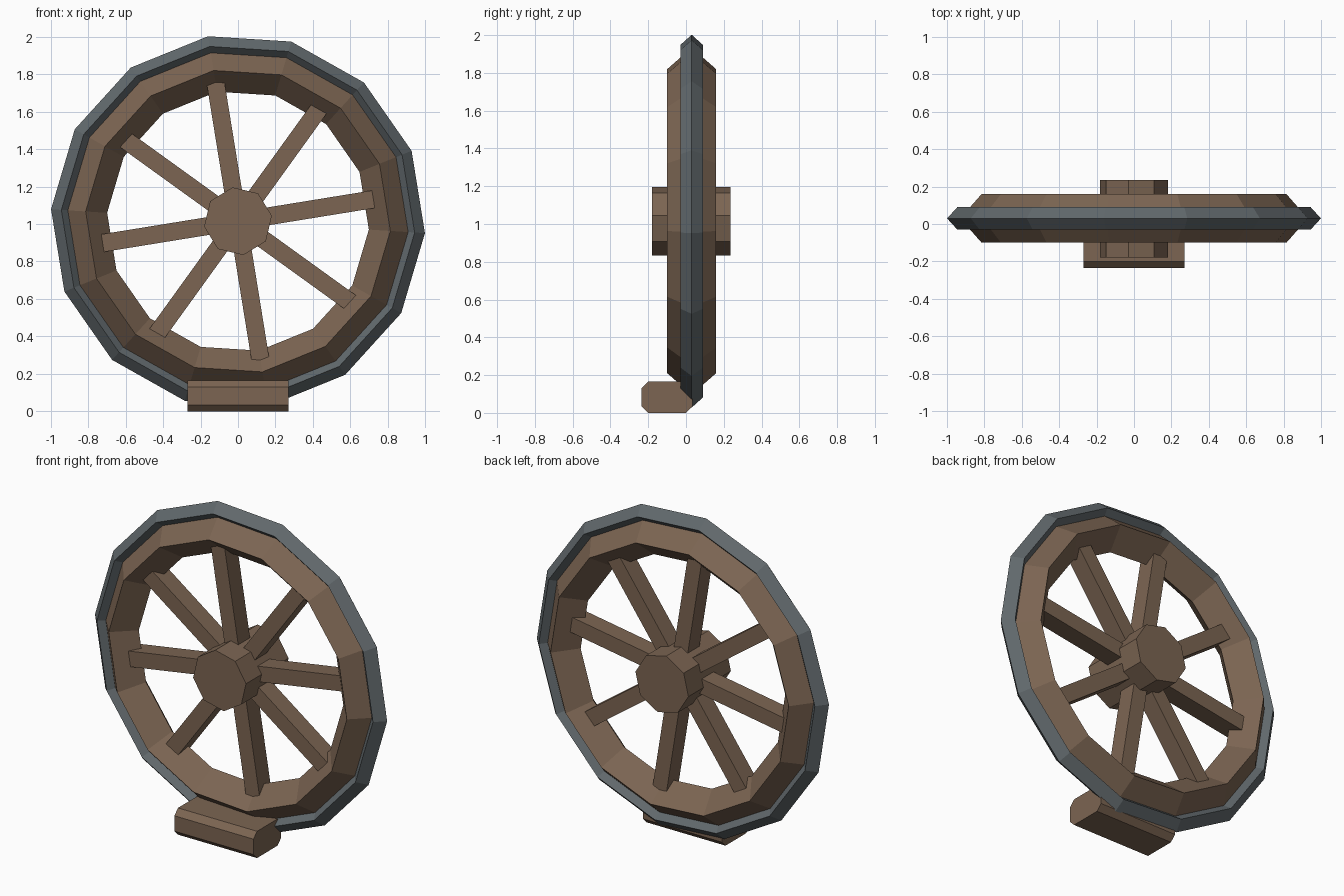
import bpy, bmesh, math
from mathutils import Matrix, Vector

if "Cube" in bpy.data.objects:
    bpy.data.objects.remove(bpy.data.objects["Cube"])

CY, CZ = 0.03, 1.015          # wheel centre
TURN = math.radians(9.2)      # wheel's resting rotation


def material(name, rgb):
    m = bpy.data.materials.new(name)
    m.diffuse_color = (*rgb, 1)
    m.use_nodes = True
    m.node_tree.nodes["Principled BSDF"].inputs["Base Color"].default_value = m.diffuse_color
    return m


WOOD = material("wood", (0.2, 0.13, 0.085))
IRON = material("iron", (0.12, 0.14, 0.15))


def finish(name, bm, mat):
    bmesh.ops.recalc_face_normals(bm, faces=bm.faces)
    me = bpy.data.meshes.new(name)
    bm.to_mesh(me)
    bm.free()
    me.materials.append(mat)
    ob = bpy.data.objects.new(name, me)
    bpy.context.collection.objects.link(ob)
    return ob


def ring(name, radius, dr, dy, mat, sides=14):
    """Diamond-section ring around the wheel axis."""
    bm = bmesh.new()
    section = [(radius + dr, 0), (radius, dy), (radius - dr, 0), (radius, -dy)]
    loops = []
    for i in range(sides):
        a = TURN + math.pi / 2 + i * math.tau / sides
        loops.append([bm.verts.new((r * math.cos(a), CY + y, CZ + r * math.sin(a)))
                      for r, y in section])
    for i in range(sides):
        p, q = loops[i], loops[(i + 1) % sides]
        for j in range(4):
            k = (j + 1) % 4
            bm.faces.new((p[j], p[k], q[k], q[j]))
    return finish(name, bm, mat)


def prism(name, points, axis, start, end, mat):
    """Extrude a closed profile along x (points y,z) or y (points x,z)."""
    bm = bmesh.new()

    def place(p, d):
        return (d, p[0], p[1]) if axis == "x" else (p[0], d, p[1])
    face = bm.faces.new([bm.verts.new(place(p, start)) for p in points])
    ext = bmesh.ops.extrude_face_region(bm, geom=[face])["geom"]
    step = Vector((end - start, 0, 0) if axis == "x" else (0, end - start, 0))
    bmesh.ops.translate(bm, vec=step, verts=[v for v in ext if isinstance(v, bmesh.types.BMVert)])
    return finish(name, bm, mat)


# Wooden rim and iron tyre
ring("rim", 0.815, 0.115, 0.13, WOOD)
ring("tyre", 0.945, 0.055, 0.06, IRON)

# Octagonal hub
hub = [(0.183 * math.cos(TURN + i * math.tau / 8),
        CZ + 0.183 * math.sin(TURN + i * math.tau / 8)) for i in range(8)]
prism("hub", hub, "y", -0.18, 0.235, WOOD)

# Eight spokes running from the hub into the rim
for i in range(8):
    bm = bmesh.new()
    bmesh.ops.create_cube(bm, size=1, matrix=Matrix.Translation((0.45, 0, 0))
                          @ Matrix.Diagonal((0.66, 0.115, 0.095, 1)))
    bm.transform(Matrix.Translation((0, CY, CZ))
                 @ Matrix.Rotation(-TURN - i * math.tau / 8, 4, "Y"))
    finish(f"spoke_{i + 1}", bm, WOOD)

# Chamfered chock block in front of the wheel
y0, y1, h, c = -0.235, 0.035, 0.165, 0.035
block = [(y0 + c, 0), (y1 - c, 0), (y1, c), (y1, h - c),
         (y1 - c, h), (y0 + c, h), (y0, h - c), (y0, c)]
prism("chock", block, "x", -0.27, 0.27, WOOD)
